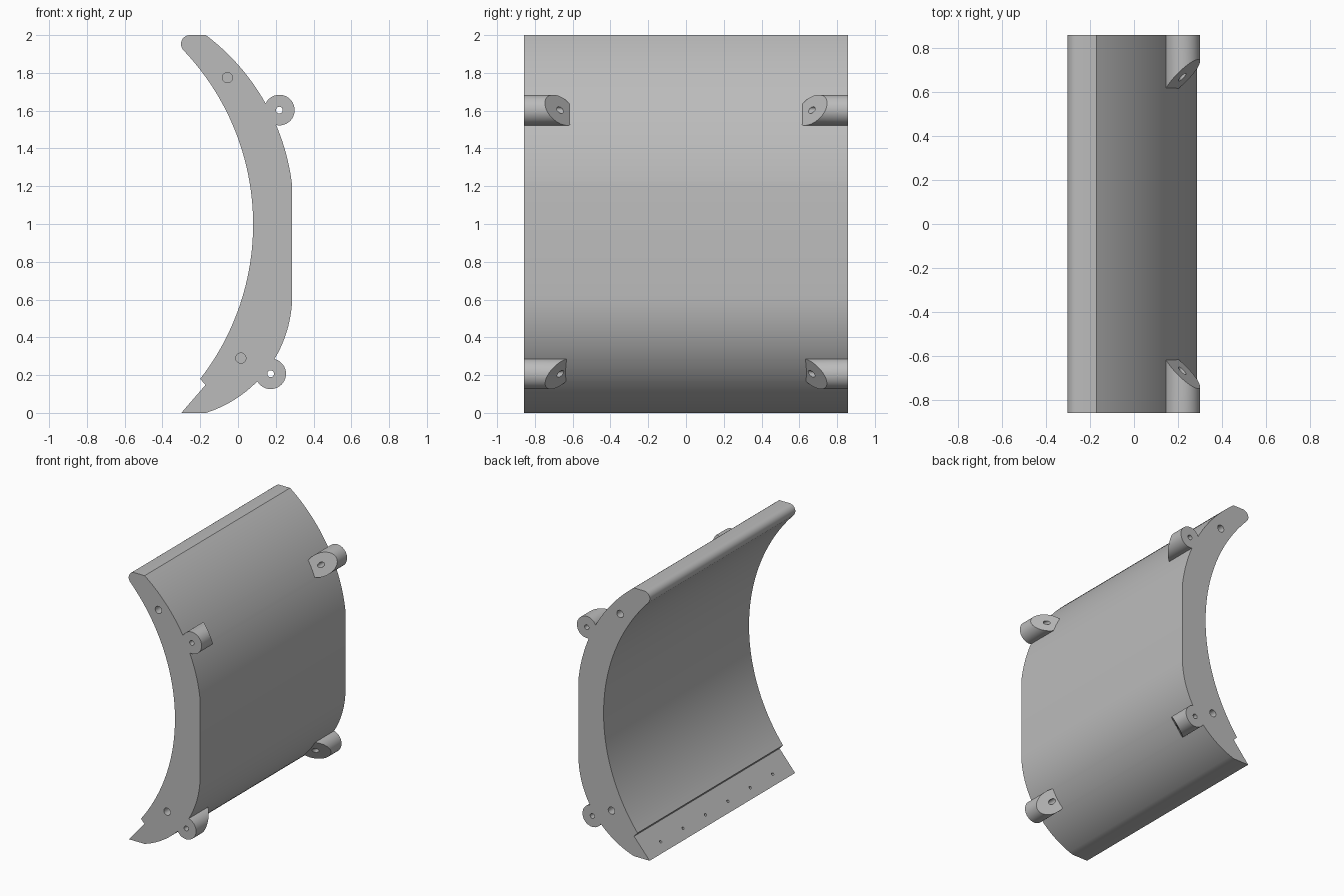
import bpy, bmesh, math
from mathutils import Vector, Matrix

if "Cube" in bpy.data.objects:
    bpy.data.objects.remove(bpy.data.objects["Cube"], do_unlink=True)

HALF = 0.857          # half the blade width
LUG_R = 0.081
LUG_HOLE_R = 0.018

grey = bpy.data.materials.new("steel_grey")
grey.use_nodes = True
colour = (0.5, 0.5, 0.5, 1)
grey.diffuse_color = colour
grey.node_tree.nodes["Principled BSDF"].inputs["Base Color"].default_value = colour


def finish(bm, name):
    bmesh.ops.recalc_face_normals(bm, faces=bm.faces)
    mesh = bpy.data.meshes.new(name)
    bm.to_mesh(mesh)
    bm.free()
    mesh.materials.append(grey)
    obj = bpy.data.objects.new(name, mesh)
    bpy.context.collection.objects.link(obj)
    return obj


def arc(a, b, c, n):
    """Points on the circle from a through b to c."""
    a, b, c = Vector(a), Vector(b), Vector(c)
    u, v = b - a, c - a
    d = 2 * (u.x * v.y - u.y * v.x)
    centre = a + Vector((v.y * u.dot(u) - u.y * v.dot(v),
                         u.x * v.dot(v) - v.x * u.dot(u))) / d
    r = (a - centre).length
    start = math.atan2(*(a - centre).yx)
    sweep = math.atan2(*(c - centre).yx) - start
    sweep = (sweep + math.pi) % (2 * math.pi) - math.pi
    return [centre + r * Vector((math.cos(start + sweep * i / n),
                                 math.sin(start + sweep * i / n)))
            for i in range(n + 1)]


def cylinder(name, centre, axis, radius, length, sides, cut=None):
    bm = bmesh.new()
    turn = Vector(axis).to_track_quat('Z', 'Y').to_matrix().to_4x4()
    bmesh.ops.create_cone(bm, cap_ends=True, segments=sides, radius1=radius,
                          radius2=radius, depth=length,
                          matrix=Matrix.Translation(centre) @ turn)
    if cut:
        point, normal = cut
        res = bmesh.ops.bisect_plane(bm, geom=bm.verts[:] + bm.edges[:] + bm.faces[:],
                                     plane_co=point, plane_no=normal, clear_outer=True)
        rim = [e for e in res["geom_cut"] if isinstance(e, bmesh.types.BMEdge)]
        bmesh.ops.contextual_create(bm, geom=rim)
    return finish(bm, name)


def combine(target, tool, operation):
    mod = target.modifiers.new(tool.name, 'BOOLEAN')
    mod.operation, mod.solver, mod.object = operation, 'EXACT', tool
    tool.hide_render = True
    bpy.context.view_layer.objects.active = target
    bpy.ops.object.modifier_apply(modifier=mod.name)
    bpy.data.objects.remove(tool, do_unlink=True)


# Curved blade: side profile swept across the width
profile = arc((-0.2, 0.18), (0.08, 1.0), (-0.289, 1.92), 48)        # concave front
profile += arc((-0.289, 1.92), (-0.302, 1.955), (-0.257, 2.0), 10)[1:]  # rounded lip
profile += arc((-0.17, 2.0), (0.145, 1.64), (0.287, 1.2), 28)       # upper back
profile += arc((0.287, 0.63), (0.196, 0.29), (-0.17, 0.0), 28)      # lower back
profile += [Vector((-0.3, 0.0)), Vector((-0.172, 0.148))]           # cutting edge step

bm = bmesh.new()
face = bm.faces.new([bm.verts.new((p.x, -HALF, p.y)) for p in profile])
swept = bmesh.ops.extrude_face_region(bm, geom=[face])["geom"]
bmesh.ops.translate(bm, vec=(0, 2 * HALF, 0),
                    verts=[v for v in swept if isinstance(v, bmesh.types.BMVert)])
blade = finish(bm, "curved_blade")

# Mounting lugs: round bosses with an end sloped down into the back of the blade
# centre, point where the slope meets the back, outward direction of the back
lugs = [((0.219, 1.603), (0.146, 0.618, 1.64), (0.89, 0.455)),
        ((0.173, 0.207), (0.094, 0.63, 0.165), (0.777, -0.63))]
for (x, z), foot, out in lugs:
    for side in (-1, 1):
        point = (foot[0], side * foot[1], foot[2])
        normal = Vector((out[0], -side, out[1]))
        length = 0.4
        lug = cylinder("mounting_lug", (x, side * (HALF - length / 2), z), (0, 1, 0),
                       LUG_R, length, 40, (point, normal))
        combine(blade, lug, 'UNION')
    combine(blade, cylinder("lug_hole", (x, 0, z), (0, 1, 0), LUG_HOLE_R, 2, 20),
            'DIFFERENCE')

# Blind holes in both blade ends
for x, z in ((-0.056, 1.775), (0.015, 0.29)):
    for side in (-1, 1):
        combine(blade, cylinder("end_hole", (x, side * HALF, z), (0, 1, 0),
                                0.027, 0.3, 24), 'DIFFERENCE')

# Row of bolt holes in the sloped cutting edge
slope = Vector((-0.75, 0, 0.66))
for i in range(6):
    y = (i - 2.5) * 0.264
    combine(blade, cylinder("bolt_hole", (-0.253, y, 0.054), slope, 0.01, 0.05, 16),
            'DIFFERENCE')

bpy.ops.object.select_all(action='DESELECT')
blade.select_set(True)
bpy.context.view_layer.objects.active = blade
bpy.ops.object.shade_smooth_by_angle(angle=math.radians(25))
